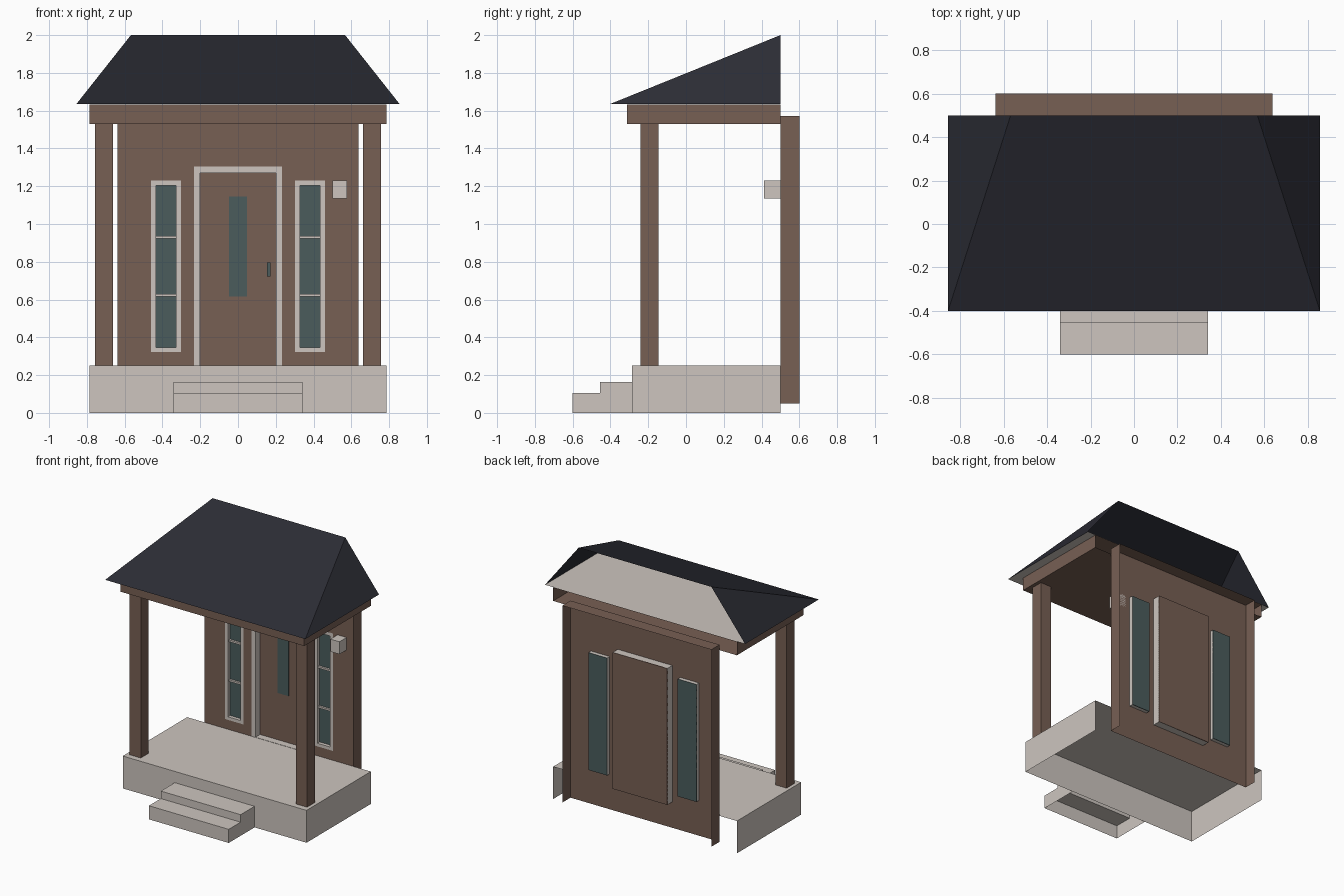
import bpy
import bmesh
from mathutils import Vector

if "Cube" in bpy.data.objects:
    bpy.data.objects.remove(bpy.data.objects["Cube"], do_unlink=True)


def material(name, rgb):
    mat = bpy.data.materials.new(name)
    mat.use_nodes = True
    mat.diffuse_color = (*rgb, 1)
    mat.node_tree.nodes["Principled BSDF"].inputs["Base Color"].default_value = (*rgb, 1)
    return mat


BROWN = material("brown_timber", (0.185, 0.115, 0.088))
CREAM = material("cream_stone", (0.61, 0.56, 0.52))
SLATE = material("slate_roof", (0.025, 0.026, 0.036))
GLASS = material("teal_glass", (0.069, 0.107, 0.107))

BACK, DOWN, FRONT = Vector((0, 1, 0)), Vector((0, 0, -1)), Vector((0, -1, 0))


def finish(name, bm, *mats):
    mesh = bpy.data.meshes.new(name)
    bm.to_mesh(mesh)
    bm.free()
    obj = bpy.data.objects.new(name, mesh)
    for mat in mats:
        mesh.materials.append(mat)
    bpy.context.collection.objects.link(obj)
    return obj


def add_box(bm, xs, ys, zs, skip=()):
    """Add a box between the given ranges, leaving out faces that point along skip."""
    new = bmesh.ops.create_cube(bm, size=1)["verts"]
    for v in new:
        v.co = [r[0] + (c + 0.5) * (r[1] - r[0]) for r, c in zip((xs, ys, zs), v.co)]
    faces = {f for v in new for f in v.link_faces}
    for f in faces:
        f.normal_update()
    gone = [f for f in faces if any(f.normal.dot(d) > 0.9 for d in skip)]
    bmesh.ops.delete(bm, geom=gone, context="FACES")


def box(name, xs, ys, zs, mat, skip=()):
    bm = bmesh.new()
    add_box(bm, xs, ys, zs, skip)
    return finish(name, bm, mat)


def mirrored(xs, side):
    return tuple(sorted(x * side for x in xs))


# Porch floor, an open shell
box("porch_floor", (-0.785, 0.785), (-0.285, 0.5), (0, 0.25), CREAM, (BACK, DOWN))

# Steps: stair profile swept across x, open behind and below
bm = bmesh.new()
profile = [(-0.6, 0), (-0.6, 0.105), (-0.455, 0.105), (-0.455, 0.163), (-0.285, 0.163)]
left = [bm.verts.new((-0.341, y, z)) for y, z in profile]
right = [bm.verts.new((0.341, y, z)) for y, z in profile]
for i in range(len(profile) - 1):
    bm.faces.new((left[i], right[i], right[i + 1], left[i + 1]))
for side, x in ((left, -0.341), (right, 0.341)):
    bm.faces.new(side + [bm.verts.new((x, -0.285, 0))])
bmesh.ops.recalc_face_normals(bm, faces=bm.faces)
finish("front_steps", bm, CREAM)

# Posts and the roof beam
for side, label in ((1, "left"), (-1, "right")):
    box(label + "_post", mirrored((0.663, 0.758), side), (-0.24, -0.145), (0.25, 1.53), BROWN)
box("roof_beam", (-0.785, 0.785), (-0.313, 0.5), (1.53, 1.633), BROWN, (BACK,))

# Hipped roof, open at the back, with a cream soffit
bm = bmesh.new()
eave = [bm.verts.new((x, y, 1.636)) for x, y in
        ((-0.855, 0.5), (-0.855, -0.4), (0.855, -0.4), (0.855, 0.5))]
ridge = [bm.verts.new((x, 0.5, 2)) for x in (-0.567, 0.567)]
bm.faces.new((eave[1], eave[2], ridge[1], ridge[0]))
bm.faces.new((eave[0], eave[1], ridge[0]))
bm.faces.new((eave[2], eave[3], ridge[1]))
bm.faces.new(eave[::-1]).material_index = 1
finish("hipped_roof", bm, SLATE, CREAM)

# Openings as (x range, z range)
DOOR = ((-0.233, 0.233), (0.25, 1.304))
WIN_Z = (0.323, 1.23)
WINDOWS = {"left": (0.302, 0.461), "right": (-0.461, -0.302)}
HOLES = [DOOR] + [(xs, WIN_Z) for xs in WINDOWS.values()]

# House wall: shell with side and top returns, and a front sheet cut by the openings
bm = bmesh.new()
WALL_X, WALL_Z = (-0.637, 0.637), (0.05, 1.572)
add_box(bm, WALL_X, (0.5, 0.6), WALL_Z, (FRONT, BACK, DOWN))
cuts_x = sorted({x for xs, _ in HOLES for x in xs} | set(WALL_X))
cuts_z = sorted({z for _, zs in HOLES for z in zs} | set(WALL_Z))
for x0, x1 in zip(cuts_x, cuts_x[1:]):
    for z0, z1 in zip(cuts_z, cuts_z[1:]):
        cx, cz = (x0 + x1) / 2, (z0 + z1) / 2
        if any(a < cx < b and c < cz < d for (a, b), (c, d) in HOLES):
            continue
        bm.faces.new([bm.verts.new((x, 0.5, z)) for x, z in
                      ((x0, z0), (x1, z0), (x1, z1), (x0, z1))])
bmesh.ops.remove_doubles(bm, verts=bm.verts, dist=0.0001)
bmesh.ops.dissolve_limit(bm, angle_limit=0.01, verts=bm.verts, edges=bm.edges)
finish("house_wall", bm, BROWN)


def frame(name, xs, zs, width, depth, sill):
    """Frame bars set into the wall, with a sill bar of its own height."""
    bm = bmesh.new()
    ys = (0.499, 0.5 + depth)
    add_box(bm, (xs[0], xs[0] + width), ys, zs)
    add_box(bm, (xs[1] - width, xs[1]), ys, zs)
    inner = (xs[0] + width, xs[1] - width)
    add_box(bm, inner, ys, (zs[1] - width, zs[1]))
    add_box(bm, inner, ys, (zs[0], zs[0] + sill))
    return finish(name, bm, CREAM)


# Door with its frame, glass strip and handle
frame("door_frame", *DOOR, 0.033, 0.06, 0.002)
box("door", DOOR[0], (0.555, 0.562), DOOR[1], BROWN)
box("door_glass", (-0.047, 0.047), (0.551, 0.556), (0.615, 1.145), GLASS)
box("door_handle", (0.153, 0.173), (0.53, 0.556), (0.722, 0.795), GLASS)

# Side windows with glazing bars
for label, xs in WINDOWS.items():
    frame(label + "_window_frame", xs, WIN_Z, 0.026, 0.03, 0.024)
    box(label + "_window_glass", xs, (0.526, 0.532), WIN_Z, GLASS)
    bm = bmesh.new()
    for z in (0.623, 0.93):
        add_box(bm, (xs[0] + 0.026, xs[1] - 0.026), (0.51, 0.527), (z - 0.007, z + 0.007))
    finish(label + "_glazing_bars", bm, CREAM)

# Wall lamp
box("wall_lamp", (0.5, 0.578), (0.413, 0.5), (1.134, 1.23), CREAM)
